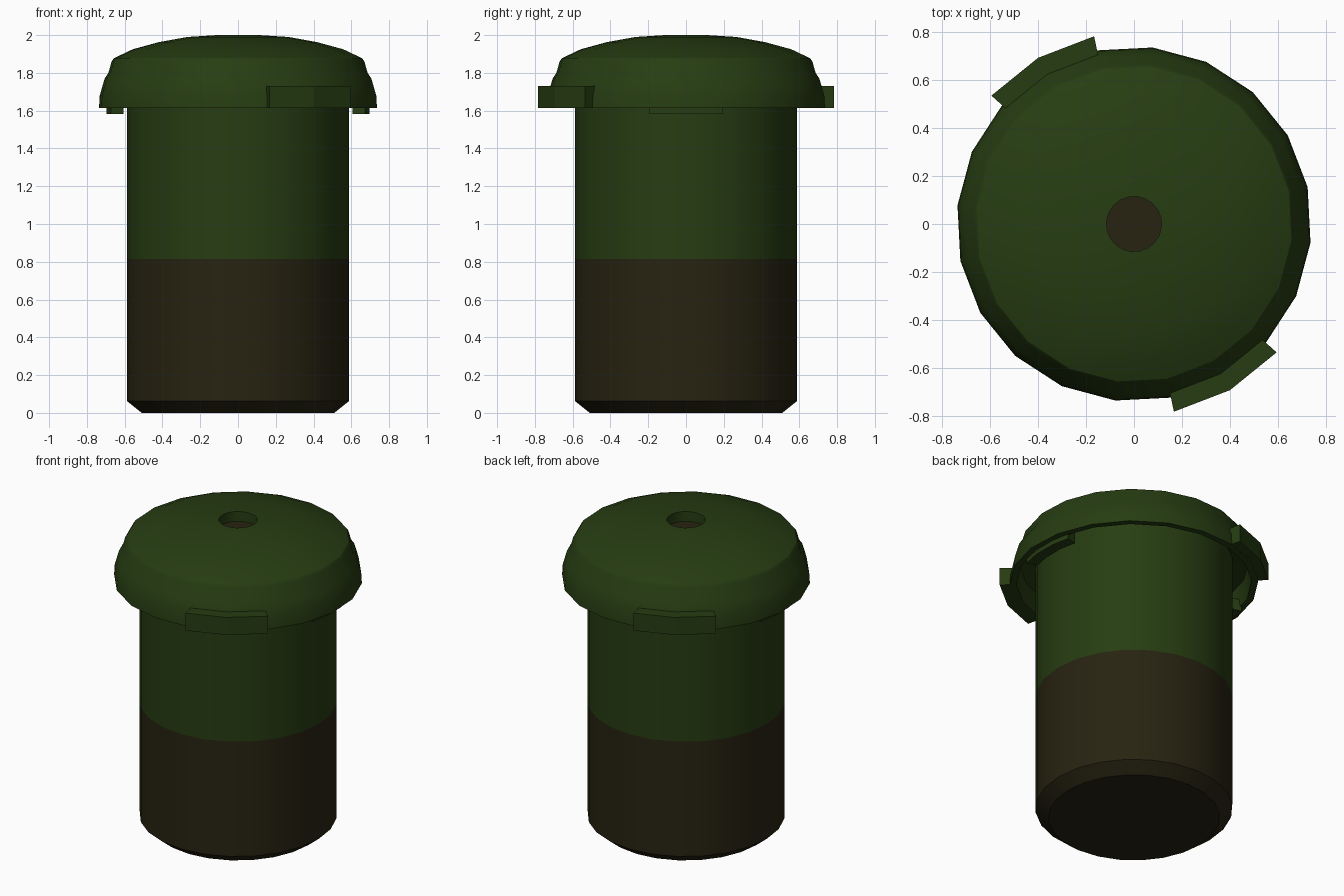
import bpy, bmesh, math

if "Cube" in bpy.data.objects:
    bpy.data.objects.remove(bpy.data.objects["Cube"])


def material(name, rgb):
    m = bpy.data.materials.new(name)
    m.diffuse_color = (*rgb, 1)
    m.use_nodes = True
    m.node_tree.nodes["Principled BSDF"].inputs["Base Color"].default_value = m.diffuse_color
    return m


GREEN = material("dark olive green", (0.0195, 0.046, 0.006))
BROWN = material("dark brown", (0.0205, 0.0170, 0.0057))


def finish(bm, name, mats, angle=25):
    me = bpy.data.meshes.new(name)
    bm.to_mesh(me)
    bm.free()
    ob = bpy.data.objects.new(name, me)
    bpy.context.collection.objects.link(ob)
    for m in mats:
        me.materials.append(m)
    bpy.ops.object.select_all(action='DESELECT')
    ob.select_set(True)
    bpy.context.view_layer.objects.active = ob
    bpy.ops.object.shade_smooth_by_angle(angle=math.radians(angle))
    return ob


def lathe(name, profile, n, offset, mats, rule=lambda c: 0, cap_start=False, cap_end=False):
    """Spin an (r, z) profile; walk it upward on the outside."""
    bm = bmesh.new()
    rings = []
    for r, z in profile:
        rings.append([bm.verts.new((r * math.cos(offset + 2 * math.pi * k / n),
                                    r * math.sin(offset + 2 * math.pi * k / n), z))
                      for k in range(n)])
    for a, b in zip(rings, rings[1:]):
        for k in range(n):
            j = (k + 1) % n
            bm.faces.new((a[k], a[j], b[j], b[k]))
    if cap_start:
        bm.faces.new(rings[0][::-1])
    if cap_end:
        bm.faces.new(rings[-1])
    for f in bm.faces:
        f.material_index = rule(f.calc_center_median())
    return finish(bm, name, mats)


def arc_block(name, degrees, r0, r1, z0, z1, mat):
    """Curved bar following the rim through the given angles."""
    bm = bmesh.new()
    secs = []
    for d in degrees:
        c, s = math.cos(math.radians(d)), math.sin(math.radians(d))
        secs.append([bm.verts.new((r * c, r * s, z))
                     for r, z in ((r0, z0), (r1, z0), (r1, z1), (r0, z1))])
    for a, b in zip(secs, secs[1:]):
        for k in range(4):
            j = (k + 1) % 4
            bm.faces.new((a[k], a[j], b[j], b[k]))
    bm.faces.new(secs[0])
    bm.faces.new(secs[-1])
    bmesh.ops.recalc_face_normals(bm, faces=bm.faces)
    return finish(bm, name, [mat], 15)


# Canister body: brown lower half, green upper half
lathe("canister_body",
      [(0.51, 0.0), (0.587, 0.062), (0.587, 0.815), (0.587, 1.80)],
      24, 0, [GREEN, BROWN], lambda c: 1 if c.z < 0.815 else 0,
      cap_start=True, cap_end=True)

# Hollow domed lid with a hole in the crown
lathe("lid",
      [(0.58, 1.76), (0.68, 1.74), (0.70, 1.613), (0.74, 1.613), (0.736, 1.68),
       (0.71, 1.77), (0.69, 1.80), (0.673, 1.86), (0.66, 1.878),
       (0.56, 1.925), (0.42, 1.963), (0.27, 1.99), (0.115, 2.0), (0.115, 1.935)],
      20, math.radians(12), [GREEN])

# Brown plug at the bottom of the hole
lathe("hole_plug", [(0.117, 1.92), (0.117, 1.936)], 20, math.radians(12), [BROWN],
      cap_start=True, cap_end=True)

# Outer grips and inner locking tabs, on opposite sides
for turn, side in ((0, "a"), (180, "b")):
    arc_block("grip_" + side, [turn - 78, turn - 60, turn - 42],
              0.72, 0.80, 1.615, 1.73, GREEN)
    arc_block("lock_tab_" + side, [turn - 16, turn - 6, turn + 6, turn + 16],
              0.63, 0.70, 1.583, 1.66, GREEN)
